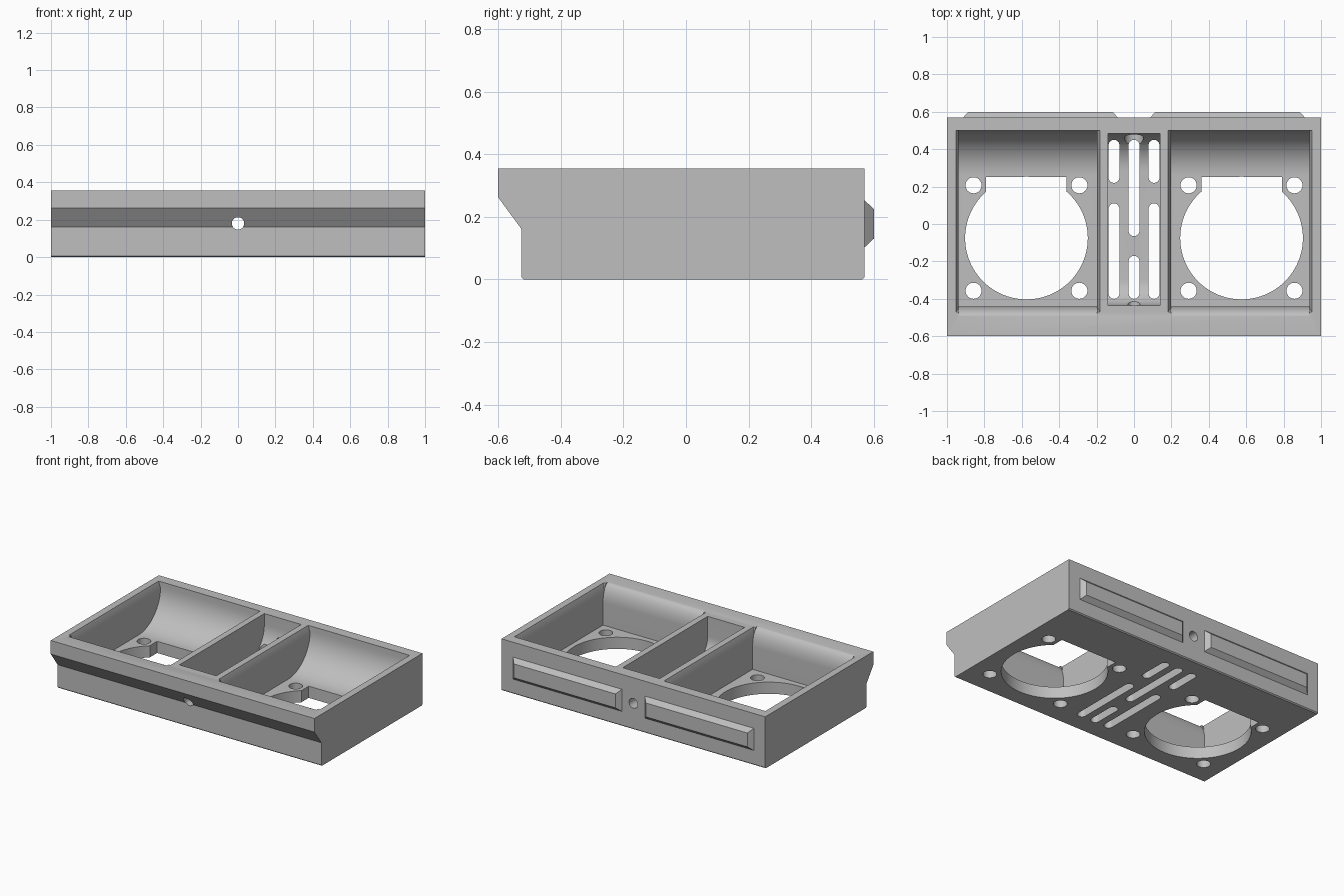
import bpy, bmesh
from math import sin, cos, pi, radians
from mathutils import Matrix, Vector

cube = bpy.data.objects.get("Cube")
if cube:
    bpy.data.objects.remove(cube, do_unlink=True)

grey = bpy.data.materials.new("light grey plastic")
grey.use_nodes = True
COLOUR = (0.52, 0.52, 0.52, 1)
grey.diffuse_color = COLOUR
grey.node_tree.nodes["Principled BSDF"].inputs["Base Color"].default_value = COLOUR

TOP, FLOOR = 0.355, 0.08


def finish(name, bm):
    bmesh.ops.recalc_face_normals(bm, faces=bm.faces)
    mesh = bpy.data.meshes.new(name)
    bm.to_mesh(mesh)
    bm.free()
    mesh.materials.append(grey)
    obj = bpy.data.objects.new(name, mesh)
    bpy.context.collection.objects.link(obj)
    return obj


def loft(name, lower, upper):
    """Solid between two matching rings of points."""
    bm = bmesh.new()
    a = [bm.verts.new(p) for p in lower]
    b = [bm.verts.new(p) for p in upper]
    n = len(a)
    bm.faces.new(a)
    bm.faces.new(b[::-1])
    for i in range(n):
        bm.faces.new((a[i], a[(i + 1) % n], b[(i + 1) % n], b[i]))
    return finish(name, bm)


def extrude_x(name, profile, x0, x1):
    return loft(name, [(x0, y, z) for y, z in profile], [(x1, y, z) for y, z in profile])


def prism_z(name, outline, z0, z1):
    return loft(name, [(x, y, z0) for x, y in outline], [(x, y, z1) for x, y in outline])


def arc(cx, cy, rx, ry, start, end, steps=16):
    angles = [radians(start + (end - start) * i / steps) for i in range(steps + 1)]
    return [(cx + rx * cos(t), cy + ry * sin(t)) for t in angles]


def rect(x0, x1, y0, y1):
    return [(x0, y0), (x1, y0), (x1, y1), (x0, y1)]


def circle(cx, cy, r, steps=48):
    return arc(cx, cy, r, r, 0, 360, steps)[:-1]


def slot(x, y0, y1, r=0.029):
    return arc(x, y1 - r, r, r, 0, 180) + arc(x, y0 + r, r, r, 180, 360)


def cylinder_y(name, r, y0, y1, z):
    ring = circle(0, z, r, 32)
    return loft(name, [(x, y0, h) for x, h in ring], [(x, y1, h) for x, h in ring])


# Housing with overhanging front lip and a fine bevel under the base
C = 0.007
body = extrude_x("housing", [(-0.525 + C, 0), (0.57 - C, 0), (0.57, C), (0.57, TOP),
                             (-0.6, TOP), (-0.6, 0.262), (-0.525, 0.16), (-0.525, C)], -1, 1)
cutters = []

# Side pockets: big rear fillet, rounded front rim, bevelled sides, fan opening
R = 0.24
side_profile = ([(-0.44, FLOOR)] + arc(0.5 - R, FLOOR + R, R, R, -90, 0)
                + [(0.5, 0.42), (-0.5, 0.42)]
                + arc(-0.5, TOP - 0.119, 0.06, 0.12, 90, 0))
for s in (-1, 1):
    mid = s * 0.567
    cutters.append(extrude_x("pocket_cutter", side_profile, mid - 0.37, mid + 0.37))
    low = rect(mid - 0.368, mid + 0.368, -0.445, 0.499)
    high = rect(mid - 0.388, mid + 0.388, -0.475, 0.499)
    cutters.append(loft("rim_cutter", [(x, y, TOP - 0.05) for x, y in low],
                        [(x, y, TOP + 0.01) for x, y in high]))
    fan = s * 0.575
    cutters.append(prism_z("fan_cutter", circle(fan, -0.075, 0.328, 96), -0.1, 0.3))
    cutters.append(prism_z("notch_cutter", rect(fan - 0.215, fan + 0.215, -0.05, 0.252), -0.1, 0.3))
    for dx in (-0.283, 0.283):
        for y in (-0.357, 0.207):
            cutters.append(prism_z("screw_cutter", circle(fan + dx, y, 0.043, 32), -0.1, 0.3))

# Middle channel with filleted ends
F, B = 0.14, 0.2
channel = (arc(-0.435 + F, FLOOR + F, F, F, 180, 270) + arc(0.485 - B, FLOOR + B, B, B, -90, 0)
           + [(0.485, 0.42), (-0.435, 0.42)])
cutters.append(extrude_x("channel_cutter", channel, -0.14, 0.14))

# Vent slots
for x, y0, y1 in [(-0.107, 0.22, 0.45), (-0.107, -0.4, 0.11), (0.107, 0.22, 0.45),
                  (0.107, -0.4, 0.11), (0, -0.065, 0.45), (0, -0.4, -0.17)]:
    cutters.append(prism_z("slot_cutter", slot(x, y0, y1), -0.1, 0.3))

# Cable hole through front and back, with a wider seat inside the rear wall
cutters.append(cylinder_y("hole_cutter", 0.033, -0.8, 0.8, 0.18))
cutters.append(cylinder_y("seat_cutter", 0.05, 0.3, 0.484, 0.18))

# Cut everything out of the housing
bpy.context.view_layer.objects.active = body
for cutter in cutters:
    cutter.hide_render = True
    mod = body.modifiers.new("cut", "BOOLEAN")
    mod.operation = "DIFFERENCE"
    mod.solver = "EXACT"
    mod.object = cutter
    bpy.ops.object.modifier_apply(modifier=mod.name)
    bpy.data.objects.remove(cutter, do_unlink=True)

# Tapered locating ridges on the back
for s, side in ((-1, "right"), (1, "left")):
    mid = s * 0.5
    base = rect(mid - 0.415, mid + 0.415, 0.1, 0.255)
    tip = rect(mid - 0.385, mid + 0.385, 0.13, 0.225)
    loft(side + "_rear_ridge", [(x, 0.568, z) for x, z in base], [(x, 0.6, z) for x, z in tip])

# Smooth the curved walls only
bpy.ops.object.select_all(action="DESELECT")
body.select_set(True)
bpy.context.view_layer.objects.active = body
bpy.ops.object.shade_smooth_by_angle(angle=radians(25))
